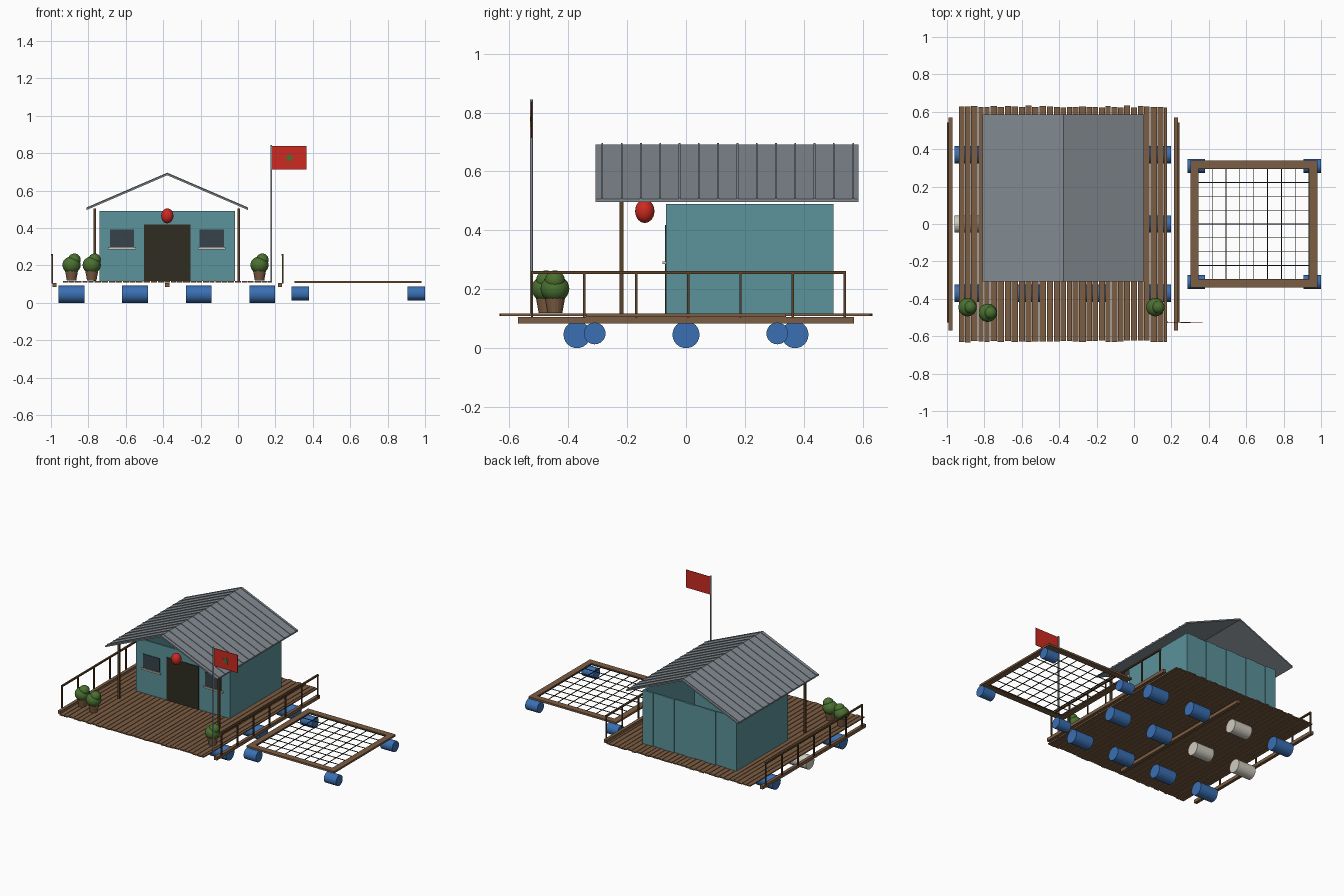
import bpy, bmesh, math, random
from mathutils import Matrix, Vector

random.seed(4)
cube = bpy.data.objects.get("Cube")
if cube:
    bpy.data.objects.remove(cube, do_unlink=True)


def material(name, hexcode):
    srgb = [int(hexcode[i:i + 2], 16) / 255 for i in (0, 2, 4)]
    lin = [c / 12.92 if c < 0.04 else ((c + 0.055) / 1.055) ** 2.4 for c in srgb]
    m = bpy.data.materials.new(name)
    m.diffuse_color = (*lin, 1)
    m.use_nodes = True
    m.node_tree.nodes["Principled BSDF"].inputs["Base Color"].default_value = (*lin, 1)
    return m


wood = material("deck wood", "7C5D42")
dark_wood = material("dark wood", "5A4229")
teal = material("teal paint", "5B939B")
grey = material("roof metal", "838B91")
blue = material("barrel blue", "3A70B4")
cream = material("cream", "CFCBBF")
red = material("red", "CC2A20")
green = material("leaf green", "4A7030")
black = material("door brown black", "2E2C21")
slate = material("window slate", "37424B")


def finish(name, bm, mat, smooth=False):
    bmesh.ops.recalc_face_normals(bm, faces=bm.faces)
    mesh = bpy.data.meshes.new(name)
    bm.to_mesh(mesh)
    bm.free()
    mesh.materials.append(mat)
    ob = bpy.data.objects.new(name, mesh)
    bpy.context.collection.objects.link(ob)
    if smooth:
        mesh.shade_smooth()
    return ob


def add_box(bm, x0, x1, y0, y1, z0, z1):
    mat = Matrix.Translation(((x0 + x1) / 2, (y0 + y1) / 2, (z0 + z1) / 2))
    mat = mat @ Matrix.Diagonal((x1 - x0, y1 - y0, z1 - z0, 1))
    bmesh.ops.create_cube(bm, size=1, matrix=mat)


def boxes(name, mat, *dims):
    bm = bmesh.new()
    for d in dims:
        add_box(bm, *d)
    return finish(name, bm, mat)


def add_prism(bm, outline, y0, y1):
    face = bm.faces.new([bm.verts.new((x, y0, z)) for x, z in outline])
    new = bmesh.ops.extrude_face_region(bm, geom=[face])["geom"]
    verts = [v for v in new if isinstance(v, bmesh.types.BMVert)]
    bmesh.ops.translate(bm, vec=(0, y1 - y0, 0), verts=verts)


def barrel(name, x, y, z, r, length, mat):
    bm = bmesh.new()
    m = Matrix.Translation((x, y, z)) @ Matrix.Rotation(math.pi / 2, 4, "Y")
    bmesh.ops.create_cone(bm, cap_ends=True, segments=24, radius1=r, radius2=r, depth=length, matrix=m)
    finish(name, bm, mat)


def add_ball(bm, centre, rx, rz):
    m = Matrix.Translation(centre) @ Matrix.Diagonal((rx, rx, rz, 1))
    bmesh.ops.create_icosphere(bm, subdivisions=3, radius=1, matrix=m)


MID = -0.378   # centre line of the house

# Deck planks with uneven ends, and the beams below
bm = bmesh.new()
x = -0.935
while x < 0.17:
    w = min(random.uniform(0.03, 0.04), 0.18 - x)
    add_box(bm, x, x + w - 0.004, -0.628 + random.uniform(-0.005, 0.005),
            0.628 + random.uniform(-0.005, 0.005), 0.11, 0.118)
    x += w
finish("deck_planks", bm, wood)
boxes("deck_beams", wood,
      *[(bx - 0.011, bx + 0.011, -0.57, 0.57, 0.084, 0.106) for bx in (-0.981, MID, 0.225)])

# Floating barrels
white_spots = {(1, 2), (0, 1), (1, 1)}
for i in range(4):
    for j in range(3):
        barrel("deck_barrel", -0.89 + 0.34 * i, 0.37 * (j - 1), 0.046, 0.046, 0.138,
               cream if (i, j) in white_spots else blue)
for bx in (0.333, 0.953):
    for by in (-0.31, 0.31):
        barrel("pen_barrel", bx, by, 0.05, 0.037, 0.094, blue)

# Net pen: square frame and mesh
boxes("pen_frame", wood,
      (0.303, 0.345, -0.34, 0.34, 0.105, 0.118), (0.938, 0.98, -0.34, 0.34, 0.105, 0.118),
      (0.345, 0.938, -0.34, -0.297, 0.105, 0.118), (0.345, 0.938, 0.297, 0.34, 0.105, 0.118))
bm = bmesh.new()
for i in range(9):
    t = -0.296 + 0.074 * i
    add_box(bm, 0.64 + t - 0.002, 0.64 + t + 0.002, -0.3, 0.3, 0.108, 0.112)
    add_box(bm, 0.34, 0.94, t - 0.002, t + 0.002, 0.108, 0.112)
finish("pen_net", bm, black)

# Side railings
for name, rx in (("right_railing", -0.994), ("left_railing", 0.238)):
    bm = bmesh.new()
    for i in range(7):
        y = -0.523 + 0.177 * i
        add_box(bm, rx - 0.004, rx + 0.004, y - 0.004, y + 0.004, 0.104, 0.258)
    add_box(bm, rx - 0.006, rx + 0.006, -0.527, 0.543, 0.252, 0.262)
    finish(name, bm, dark_wood)

# House walls, open at the top
X0, X1, Y0, Y1, TOP = -0.74, -0.015, -0.068, 0.5, 0.49
boxes("front_wall", teal, (X0, X1, Y0, Y0 + 0.012, 0.118, TOP))
boxes("side_walls", teal, (X0, X0 + 0.012, Y0, Y1, 0.118, TOP), (X1 - 0.012, X1, Y0, Y1, 0.118, TOP))
bm = bmesh.new()
for i in range(9):
    w = (X1 - X0) / 9
    add_box(bm, X0 + w * i, X0 + w * (i + 1), Y1 - 0.014, Y1 - 0.005 * (i % 2), 0.118, TOP)
finish("back_wall_boards", bm, teal)

# Door, windows and sills
boxes("door", black, (-0.502, -0.255, Y0 - 0.004, Y0 + 0.004, 0.118, 0.418))
for wx in (-0.62, -0.14):
    boxes("window", slate, (wx - 0.065, wx + 0.065, Y0 - 0.004, Y0 + 0.004, 0.295, 0.393))
    boxes("window_sill", cream, (wx - 0.074, wx + 0.074, Y0 - 0.012, Y0 + 0.004, 0.285, 0.295))

# Gabled metal roof with raised ribs
def roof_outline(rise, thick):
    top = [(MID - 0.432, 0.506), (MID, 0.692), (MID + 0.432, 0.506)]
    return [(px, z + rise) for px, z in top] + [(px, z + rise - thick) for px, z in reversed(top)]


bm = bmesh.new()
add_prism(bm, roof_outline(0, 0.01), -0.308, 0.585)
finish("roof", bm, grey)
bm = bmesh.new()
for i in range(14):
    y = -0.284 + 0.0655 * i
    add_prism(bm, roof_outline(0.004, 0.006), y - 0.003, y + 0.003)
finish("roof_ribs", bm, grey)

# Porch posts
boxes("porch_posts", dark_wood,
      *[(px - 0.007, px + 0.007, -0.226, -0.212, 0.118, 0.505) for px in (-0.765, 0.005)])

# Hanging buoy
bm = bmesh.new()
add_ball(bm, (MID, -0.14, 0.465), 0.033, 0.04)
finish("hanging_buoy", bm, red, True)

# Potted shrubs
for px, py in ((-0.89, -0.445), (-0.782, -0.475), (0.115, -0.445)):
    bm = bmesh.new()
    bmesh.ops.create_cone(bm, cap_ends=True, segments=16, radius1=0.025, radius2=0.035, depth=0.055,
                          matrix=Matrix.Translation((px, py, 0.146)))
    finish("plant_pot", bm, wood)
    bm = bmesh.new()
    add_ball(bm, (px, py, 0.202), 0.049, 0.046)
    add_ball(bm, (px + 0.015, py, 0.23), 0.034, 0.034)
    finish("shrub", bm, green, True)

# Flagpole, flag and star
bm = bmesh.new()
bmesh.ops.create_cone(bm, cap_ends=True, segments=12, radius1=0.005, radius2=0.005, depth=0.735,
                      matrix=Matrix.Translation((0.178, -0.525, 0.4775)))
finish("flagpole", bm, grey)
boxes("flag", red, (0.182, 0.366, -0.527, -0.523, 0.714, 0.838))
bm = bmesh.new()
star = []
for i in range(10):
    a, r = math.pi / 2 + i * math.pi / 5, (0.028, 0.012)[i % 2]
    star.append((0.275 + r * math.cos(a), 0.775 + r * math.sin(a)))
add_prism(bm, star, -0.529, -0.526)
finish("flag_star", bm, green)
